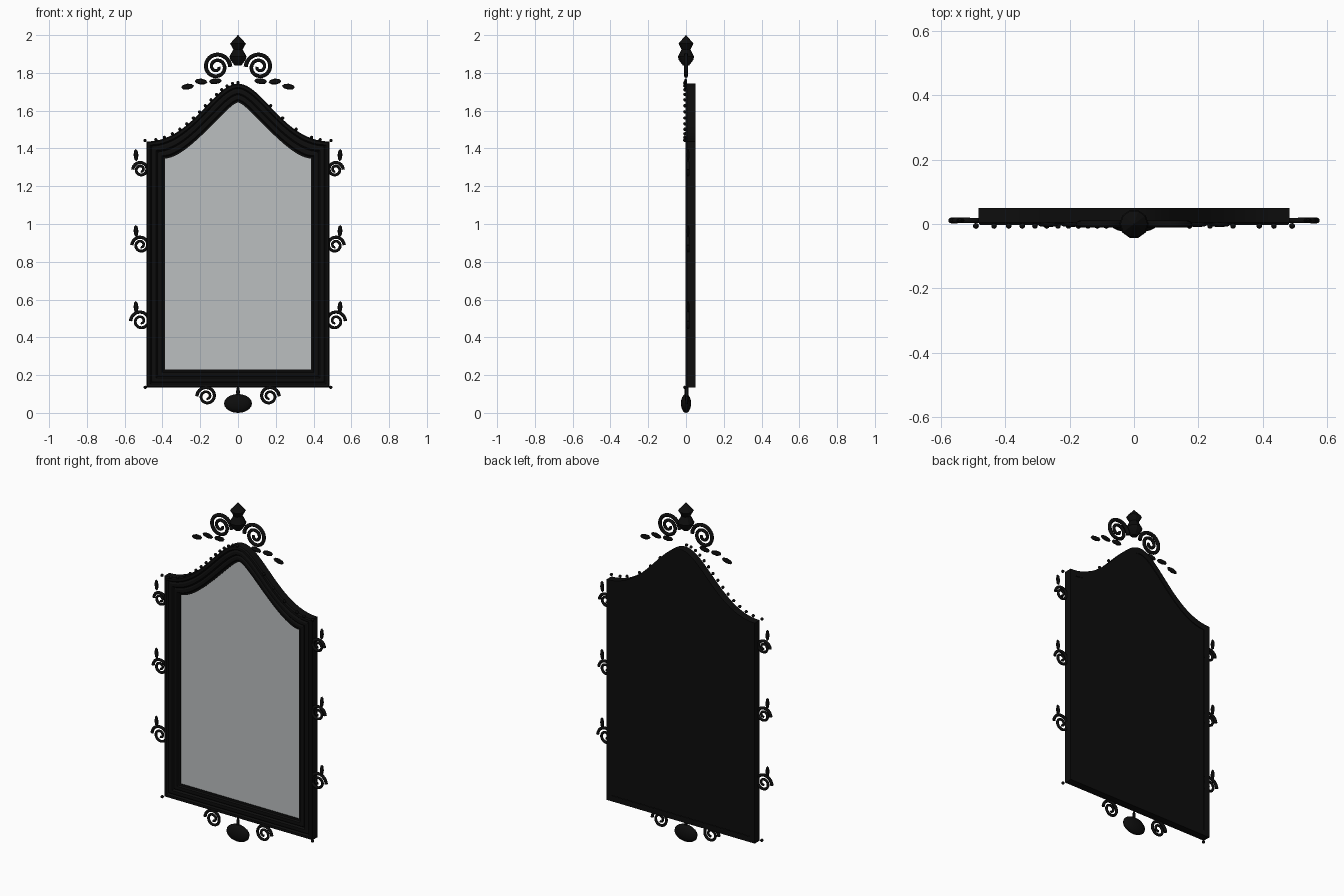
import bpy, bmesh, math
from mathutils import Matrix, Vector

if "Cube" in bpy.data.objects:
    bpy.data.objects.remove(bpy.data.objects["Cube"])


def material(name, col):
    m = bpy.data.materials.new(name)
    m.diffuse_color = (*col, 1)
    m.use_nodes = True
    m.node_tree.nodes["Principled BSDF"].inputs["Base Color"].default_value = m.diffuse_color
    return m


EBONY = material("black_lacquer", (0.004, 0.004, 0.004))
GLASS = material("mirror_silver", (0.50, 0.52, 0.525))


def add(name, bm, mat, angle=40):
    bmesh.ops.recalc_face_normals(bm, faces=bm.faces)
    me = bpy.data.meshes.new(name)
    bm.to_mesh(me)
    bm.free()
    me.materials.append(mat)
    ob = bpy.data.objects.new(name, me)
    bpy.context.collection.objects.link(ob)
    bpy.ops.object.select_all(action='DESELECT')
    ob.select_set(True)
    bpy.context.view_layer.objects.active = ob
    if angle:
        bpy.ops.object.shade_smooth_by_angle(angle=math.radians(angle))
    return ob


# Arched outlines: two S-curves meeting at a peak
STEPS = 28


def outline(w, bottom, shoulder, peak, a, b):
    half = []
    for i in range(STEPS + 1):
        t = i / STEPS
        u = 3 * a * t * (1 - t) ** 2 + 3 * b * t * t * (1 - t) + t ** 3
        f = 3 * t * t - 2 * t ** 3
        half.append((w * (1 - u), shoulder + (peak - shoulder) * f))
    left = [(-x, z) for x, z in half[-2::-1]]
    return [(-w, bottom), (w, bottom)] + half + left


OUTER = outline(0.484, 0.135, 1.437, 1.743, 0.50, 0.73)
INNER = outline(0.387, 0.23, 1.347, 1.643, 0.32, 0.87)


def ring(bm, k, y):
    return [bm.verts.new((p[0] + (q[0] - p[0]) * k, y, p[1] + (q[1] - p[1]) * k))
            for p, q in zip(OUTER, INNER)]


# Moulded frame: (position across the rail, depth)
PROFILE = [(0.35, 0.05), (0, 0.05), (0, 0.004), (0.06, -0.003), (0.2, -0.003),
           (0.27, 0.006), (0.36, 0.001), (0.52, 0.001), (0.6, 0.01),
           (0.68, 0.006), (0.84, 0.006), (0.9, 0.014), (1.0, 0.016), (1.0, 0.026)]
bm = bmesh.new()
rings = [ring(bm, k, y) for k, y in PROFILE]
n = len(OUTER)
for r, s in zip(rings, rings[1:]):
    for i in range(n):
        j = (i + 1) % n
        bm.faces.new((r[i], r[j], s[j], s[i]))
add("frame", bm, EBONY, 25)


# Mirror plate and back board, built as slabs
def slab(name, k, y0, y1, mat):
    bm = bmesh.new()
    a, b = ring(bm, k, y0), ring(bm, k, y1)
    bm.faces.new(a)
    bm.faces.new(b)
    for i in range(n):
        j = (i + 1) % n
        bm.faces.new((a[i], a[j], b[j], b[i]))
    add(name, bm, mat, 0)


slab("mirror_glass", 0.98, 0.02, 0.026, GLASS)
slab("back_board", 0.34, 0.03, 0.046, EBONY)


# Ball-based ornaments: beads, leaves and pendant
def ball(bm, loc, size, tilt=0, seg=8, rings=6):
    mtx = (Matrix.Translation(Vector(loc)) @ Matrix.Rotation(tilt, 4, 'Y')
           @ Matrix.Diagonal((*size, 1)))
    bmesh.ops.create_uvsphere(bm, u_segments=seg, v_segments=rings, radius=1, matrix=mtx)


bm = bmesh.new()
for sx, picks in ((-1, range(0, 15)), (1, (0, 1, 2, 4, 6, 8))):
    for k in picks:
        i = 2 + k * 2
        x, z = OUTER[i]
        lo, hi = OUTER[max(i - 1, 2)], OUTER[i + 1]
        nrm = Vector((hi[1] - lo[1], lo[0] - hi[0])).normalized() * 0.005
        ball(bm, (sx * (x + nrm.x + (0.008 if k == 0 else 0)), -0.006, z + nrm.y), (0.009,) * 3)
    ball(bm, (sx * 0.491, -0.006, 0.135), (0.009,) * 3)
add("beading", bm, EBONY)

bm = bmesh.new()
for sx in (-1, 1):
    for x, z, tilt in ((0.12, 1.756, 95), (0.196, 1.754, 84), (0.267, 1.727, 98)):
        ball(bm, (sx * x, -0.002, z), (0.016, 0.008, 0.034), sx * math.radians(tilt), 8, 4)
add("crest_leaves", bm, EBONY, 0)

bm = bmesh.new()
for sx in (-1, 1):
    for z in (1.365, 0.963, 0.56):
        ball(bm, (sx * 0.54, 0.011, z), (0.013, 0.008, 0.033), sx * 0.05, 8, 4)
add("side_leaves", bm, EBONY, 0)

bm = bmesh.new()
ball(bm, (0, 0, 0.05), (0.074, 0.027, 0.05), 0, 16, 10)
ball(bm, (0, 0, 0.11), (0.01, 0.008, 0.03))
add("bottom_pendant", bm, EBONY)

# Crest finial, turned from a short profile
bm = bmesh.new()
SEG = 10
prev = None
for r, z in ((0.018, 1.84), (0.04, 1.868), (0.045, 1.886), (0.025, 1.925), (0.042, 1.955), (0.001, 2.0)):
    cur = [bm.verts.new((r * math.cos(2 * math.pi * i / SEG), r * math.sin(2 * math.pi * i / SEG), z))
           for i in range(SEG)]
    if prev:
        for i in range(SEG):
            j = (i + 1) % SEG
            bm.faces.new((prev[i], prev[j], cur[j], cur[i]))
    else:
        bm.faces.new(cur)
    prev = cur
bm.faces.new(prev)
add("crest_finial", bm, EBONY, 25)


# Scrolls: spiral tubes, mirrored left and right
def scrolls(name, cx, cz, y, r0, r1, turns, start, direction, tube):
    for sx, side in ((-1, "left"), (1, "right")):
        cu = bpy.data.curves.new(name, 'CURVE')
        cu.dimensions = '3D'
        cu.bevel_depth = tube
        cu.bevel_resolution = 2
        cu.use_fill_caps = True
        count = int(28 * turns)
        sp = cu.splines.new('POLY')
        sp.points.add(count)
        for i, p in enumerate(sp.points):
            t = i / count
            ang = start + direction * t * turns * 2 * math.pi
            r = r0 + (r1 - r0) * t
            p.co = (sx * (cx + r * math.cos(ang)), y, cz + r * math.sin(ang), 1)
            p.radius = 1.1 - 0.3 * t
        cu.materials.append(EBONY)
        ob = bpy.data.objects.new(f"{name}_{side}", cu)
        bpy.context.collection.objects.link(ob)
        bpy.ops.object.select_all(action='DESELECT')
        ob.select_set(True)
        bpy.context.view_layer.objects.active = ob
        bpy.ops.object.convert(target='MESH')
        bpy.ops.object.shade_smooth_by_angle(angle=math.radians(50))


scrolls("crest_scroll", 0.113, 1.832, 0, 0.072, 0.012, 2.0, math.pi, -1, 0.010)
scrolls("bottom_scroll", 0.166, 0.088, 0.004, 0.052, 0.012, 1.75, 0, 1, 0.008)
for tag, z, r in (("upper", 1.288, 0.042), ("middle", 0.888, 0.047), ("lower", 0.486, 0.054)):
    scrolls(f"{tag}_side_scroll", 0.515, z, 0.011, r, 0.010, 1.75, 0, 1, 0.008)
